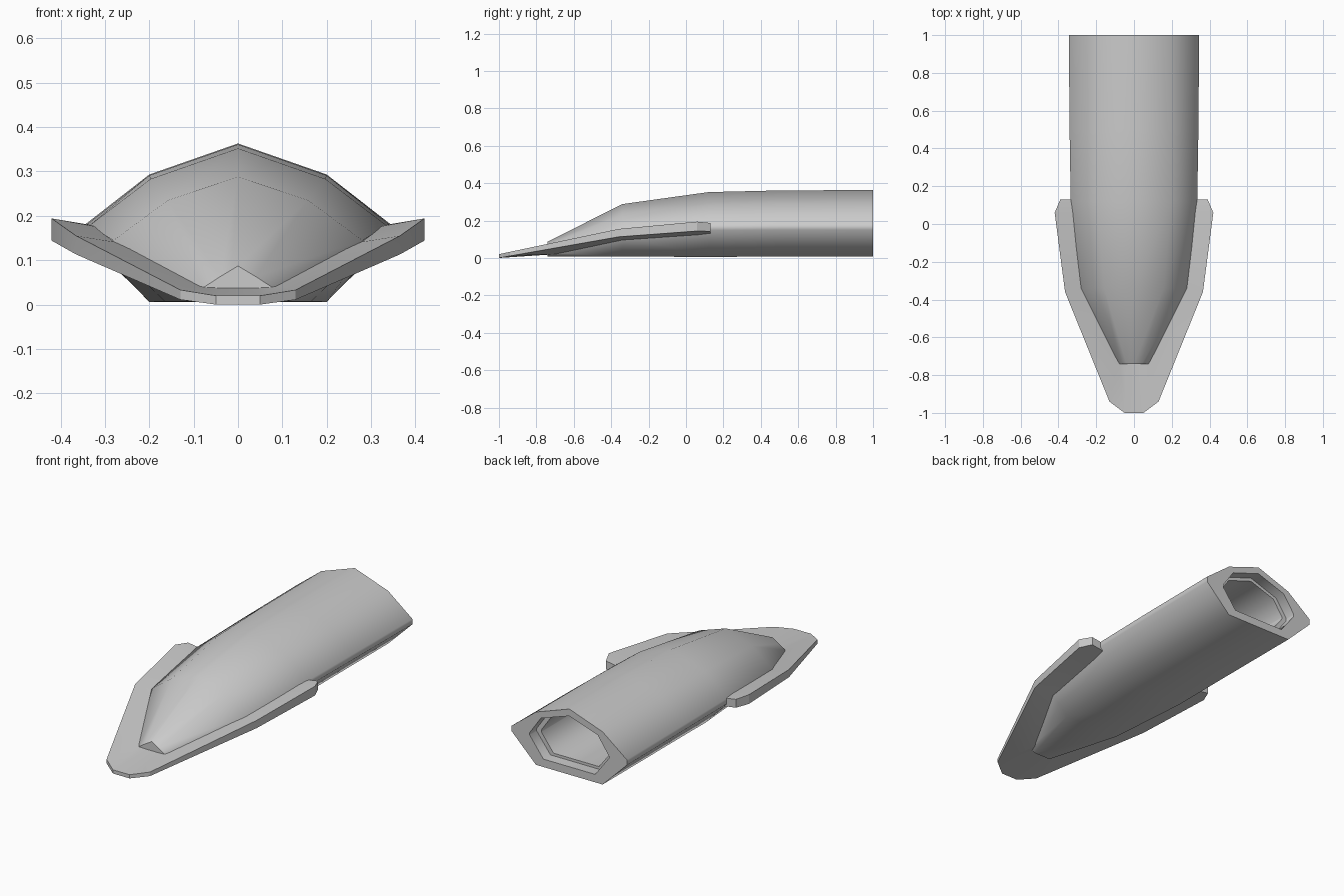
import bpy, bmesh, math

if "Cube" in bpy.data.objects:
    bpy.data.objects.remove(bpy.data.objects["Cube"])


def finish(name, bm, angle):
    bmesh.ops.recalc_face_normals(bm, faces=bm.faces)
    me = bpy.data.meshes.new(name)
    bm.to_mesh(me)
    bm.free()
    ob = bpy.data.objects.new(name, me)
    bpy.context.collection.objects.link(ob)
    bpy.ops.object.select_all(action='DESELECT')
    bpy.context.view_layer.objects.active = ob
    ob.select_set(True)
    bpy.ops.object.shade_smooth_by_angle(angle=math.radians(angle))
    return ob


# Hull: half sections (y, apex to keel edge), then the recessed socket at the back
def scaled(points, s, cz=0.17):
    return [(x * s, cz + (z - cz) * s) for x, z in points]


back = [(0, .363), (.2, .293), (.345, .18), (.345, .15), (.2, .007)]
hole = [(0, .325), (.17, .268), (.237, .172), (.237, .158), (.155, .05)]
sections = [
    (-.74, [(0, .087), (.04, .063), (.08, .037), (.08, .028), (.05, .008)]),
    (-.34, [(0, .288), (.158, .235), (.28, .145), (.28, .118), (.165, .007)]),
    (.12, [(0, .352), (.197, .283), (.335, .178), (.335, .148), (.2, .006)]),
    (.5, [(0, .361), (.2, .291), (.341, .18), (.341, .15), (.2, .007)]),
    (1, back),
    (1, hole),
    (.94, hole),
    (.94, scaled(hole, .88)),
    (.55, scaled(hole, .88)),
]
bm = bmesh.new()
rings = []
for y, half in sections:
    full = half + [(-x, z) for x, z in reversed(half[1:])]
    rings.append([bm.verts.new((x, y, z)) for x, z in full])
for a, b in zip(rings, rings[1:]):
    n = len(a)
    for i in range(n):
        j = (i + 1) % n
        bm.faces.new((a[i], a[j], b[j], b[i]))
bm.faces.new(rings[0])
bm.faces.new(rings[-1])
finish("hull", bm, 55)

# Swept rim flange: outer point, inner point (buried in hull), thickness
rim = [
    ((0, -1, .02), (0, -.7, .04), .02),
    ((.05, -1, .02), (.04, -.7, .04), .02),
    ((.13, -.94, .033), (.08, -.7, .042), .022),
    ((.365, -.36, .155), (.26, -.34, .138), .042),
    ((.42, .06, .194), (.3, .06, .172), .05),
    ((.39, .13, .187), (.3, .13, .174), .045),
]
bm = bmesh.new()
rows = []
for o, i, t in rim:
    pts = [o, i, (i[0], i[1], i[2] - t), (o[0], o[1], o[2] - t)]
    rows.append([bm.verts.new(p) for p in pts])
for a, b in zip(rows, rows[1:]):
    for k in range(4):
        m = (k + 1) % 4
        bm.faces.new((a[k], a[m], b[m], b[k]))
bm.faces.new(rows[-1])
# mirror the half flange and weld it at the centre
dup = bmesh.ops.duplicate(bm, geom=bm.verts[:] + bm.edges[:] + bm.faces[:])
for g in dup["geom"]:
    if isinstance(g, bmesh.types.BMVert):
        g.co.x = -g.co.x
bmesh.ops.remove_doubles(bm, verts=bm.verts[:], dist=1e-4)
finish("rim_flange", bm, 25)
